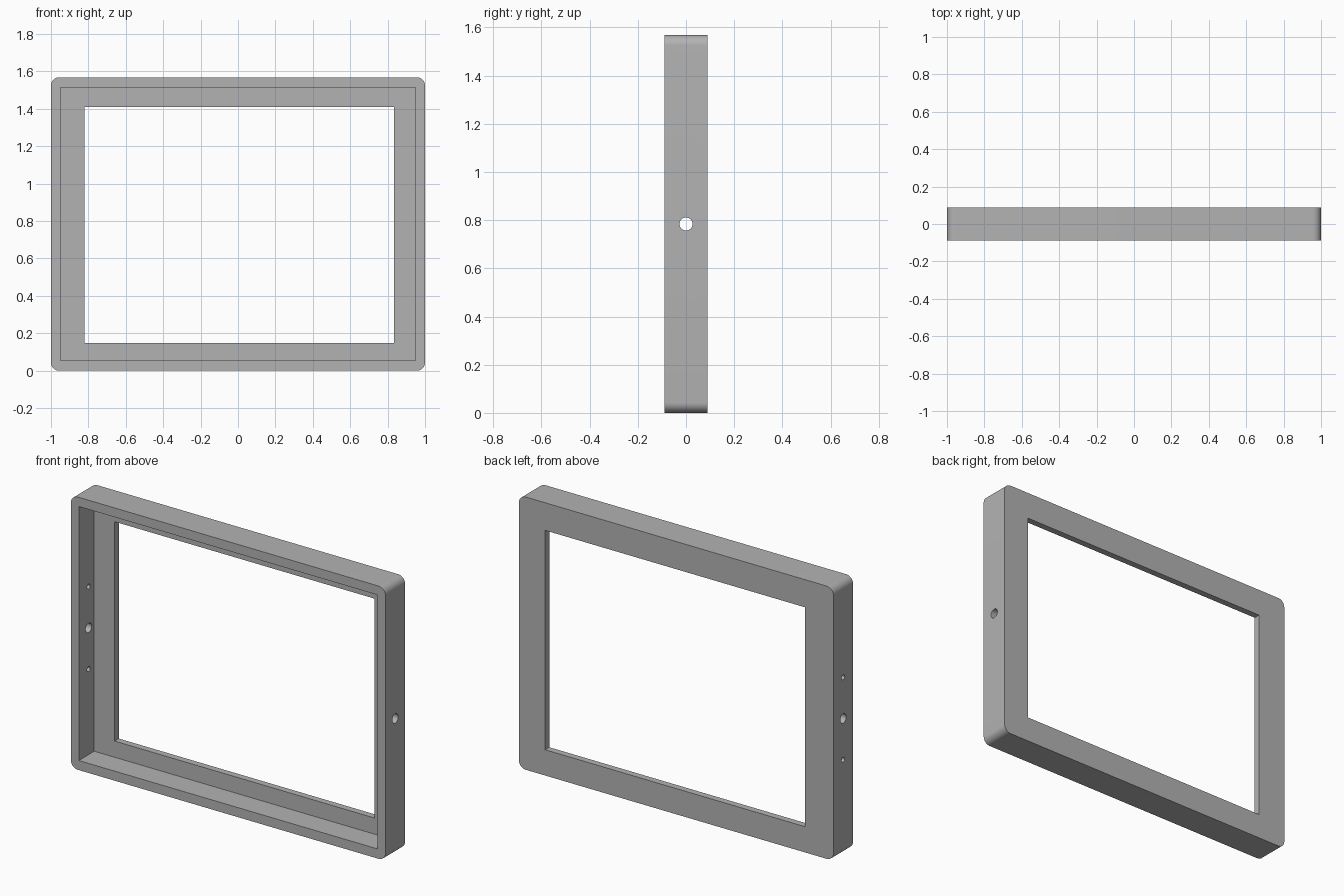
import bpy
import math

old = bpy.data.objects.get("Cube")
if old:
    bpy.data.objects.remove(old, do_unlink=True)

W, D, H = 2.0, 0.178, 1.568      # overall width, depth, height
PLATE = 0.038                    # thickness of the rear lip

grey = bpy.data.materials.new("plain grey")
grey.use_nodes = True
colour = (0.45, 0.45, 0.45, 1)
grey.diffuse_color = colour
grey.node_tree.nodes["Principled BSDF"].inputs["Base Color"].default_value = colour


def box(name, x0, x1, y0, y1, z0, z1):
    bpy.ops.mesh.primitive_cube_add(
        size=1, location=((x0 + x1) / 2, (y0 + y1) / 2, (z0 + z1) / 2))
    ob = bpy.context.object
    ob.name = name
    ob.scale = (x1 - x0, y1 - y0, z1 - z0)
    bpy.ops.object.transform_apply(location=True, scale=True, rotation=False)
    ob.data.materials.append(grey)
    return ob


def drill(name, x, z, radius):
    bpy.ops.mesh.primitive_cylinder_add(
        vertices=32, radius=radius, depth=0.2, location=(x, 0, z),
        rotation=(0, math.pi / 2, 0))
    ob = bpy.context.object
    ob.name = name
    ob.data.materials.append(grey)
    return ob


def apply_modifier(ob, mod):
    bpy.context.view_layer.objects.active = ob
    bpy.ops.object.modifier_apply(modifier=mod.name)


# Outer body with the four front-to-back corners rounded
frame = box("display_frame", -W / 2, W / 2, -D / 2, D / 2, 0, H)
weights = frame.data.attributes.new("bevel_weight_edge", "FLOAT", "EDGE")
for edge in frame.data.edges:
    a, b = (frame.data.vertices[i].co for i in edge.vertices)
    weights.data[edge.index].value = 1.0 if abs(a.y - b.y) > 0.1 else 0.0
bevel = frame.modifiers.new("rounded corners", "BEVEL")
bevel.limit_method = "WEIGHT"
bevel.width = 0.043
bevel.segments = 10
apply_modifier(frame, bevel)

# Front recess, window opening and side holes
cutters = [
    box("recess_cutter", -0.95, 0.95, -0.2, D / 2 - PLATE, 0.055, H - 0.053),
    box("window_cutter", -0.82, 0.834, -0.2, 0.2, 0.148, 1.409),
    drill("right_hole_cutter", W / 2, H / 2, 0.027),
    drill("left_hole_cutter", -W / 2, H / 2, 0.027),
]
for side in (-1, 1):
    cutters.append(drill("small_hole_cutter", -W / 2, H / 2 + side * 0.237, 0.014))

for cutter in cutters:
    cut = frame.modifiers.new("cut", "BOOLEAN")
    cut.operation = "DIFFERENCE"
    cut.solver = "EXACT"
    cut.object = cutter
    apply_modifier(frame, cut)
    bpy.data.objects.remove(cutter, do_unlink=True)

# Smooth corners and holes, crisp edges elsewhere
bpy.ops.object.select_all(action="DESELECT")
frame.select_set(True)
bpy.context.view_layer.objects.active = frame
bpy.ops.object.shade_smooth_by_angle(angle=math.radians(30))
